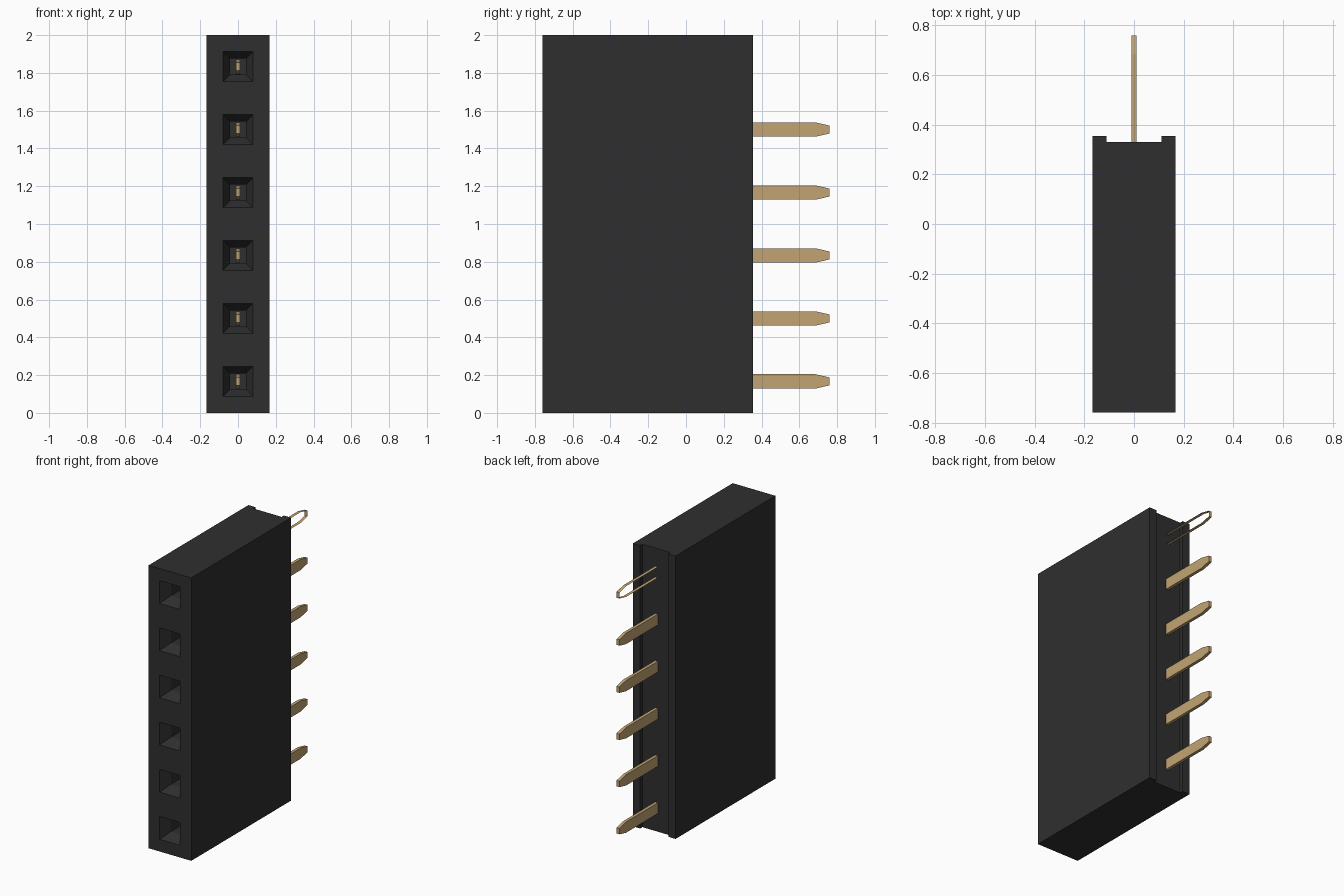
import bpy
import bmesh

if "Cube" in bpy.data.objects:
    bpy.data.objects.remove(bpy.data.objects["Cube"])

PITCH, COUNT = 1 / 3, 6
FRONT, BACK, GROOVE = -0.76, 0.355, 0.33
HALF = PITCH / 2


def material(name, rgb):
    m = bpy.data.materials.new(name)
    m.diffuse_color = (*rgb, 1)
    m.use_nodes = True
    m.node_tree.nodes["Principled BSDF"].inputs["Base Color"].default_value = m.diffuse_color
    return m


def finish(bm, name, mat):
    bmesh.ops.remove_doubles(bm, verts=bm.verts, dist=1e-5)
    bmesh.ops.recalc_face_normals(bm, faces=bm.faces)
    mesh = bpy.data.meshes.new(name)
    bm.to_mesh(mesh)
    bm.free()
    mesh.materials.append(mat)
    ob = bpy.data.objects.new(name, mesh)
    bpy.context.collection.objects.link(ob)
    return ob


def face(bm, points):
    bm.faces.new([bm.verts.new(p) for p in points])


def square(half, y, zc):
    return [(-half, y, zc - half), (half, y, zc - half),
            (half, y, zc + half), (-half, y, zc + half)]


black = material("black plastic", (0.028, 0.028, 0.028))
gold = material("gold metal", (0.54, 0.37, 0.17))

# Housing: outline with a shallow rear channel, built one cell per contact
outline = [(HALF, FRONT), (HALF, BACK), (0.11, BACK), (0.11, GROOVE),
           (-0.11, GROOVE), (-0.11, BACK), (-HALF, BACK), (-HALF, FRONT)]
bm = bmesh.new()
for i in range(COUNT):
    zc = (i + 0.5) * PITCH
    z0, z1 = zc - HALF, zc + HALF
    for (xa, ya), (xb, yb) in zip(outline, outline[1:]):
        face(bm, [(xa, ya, z0), (xb, yb, z0), (xb, yb, z1), (xa, ya, z1)])
    # Front rim, tapered funnel, straight hole and its floor
    rings = [square(HALF, FRONT, zc), square(0.08, FRONT, zc),
             square(0.042, FRONT + 0.07, zc), square(0.042, FRONT + 0.5, zc)]
    for a, b in zip(rings, rings[1:]):
        for k in range(4):
            n = (k + 1) % 4
            face(bm, [a[k], a[n], b[n], b[k]])
    face(bm, rings[-1])
for z in (0, COUNT * PITCH):
    face(bm, [(x, y, z) for x, y in outline])
finish(bm, "housing", black)

# Pins: flat blades with tapered ends; the top one is an open edge strip
T = 0.011
blade = [(-0.36, -0.021), (-0.29, -0.038), (0.685, -0.038), (0.76, -0.021),
         (0.76, 0.021), (0.685, 0.038), (-0.29, 0.038), (-0.36, 0.021)]
for i in range(COUNT):
    zc = (i + 0.5) * PITCH
    bm = bmesh.new()
    for (ya, za), (yb, zb) in zip(blade, blade[1:] + blade[:1]):
        face(bm, [(-T, ya, zc + za), (T, ya, zc + za),
                  (T, yb, zc + zb), (-T, yb, zc + zb)])
    if i < COUNT - 1:
        for x in (-T, T):
            face(bm, [(x, y, zc + z) for y, z in blade])
    finish(bm, f"pin_{i + 1}", gold)
